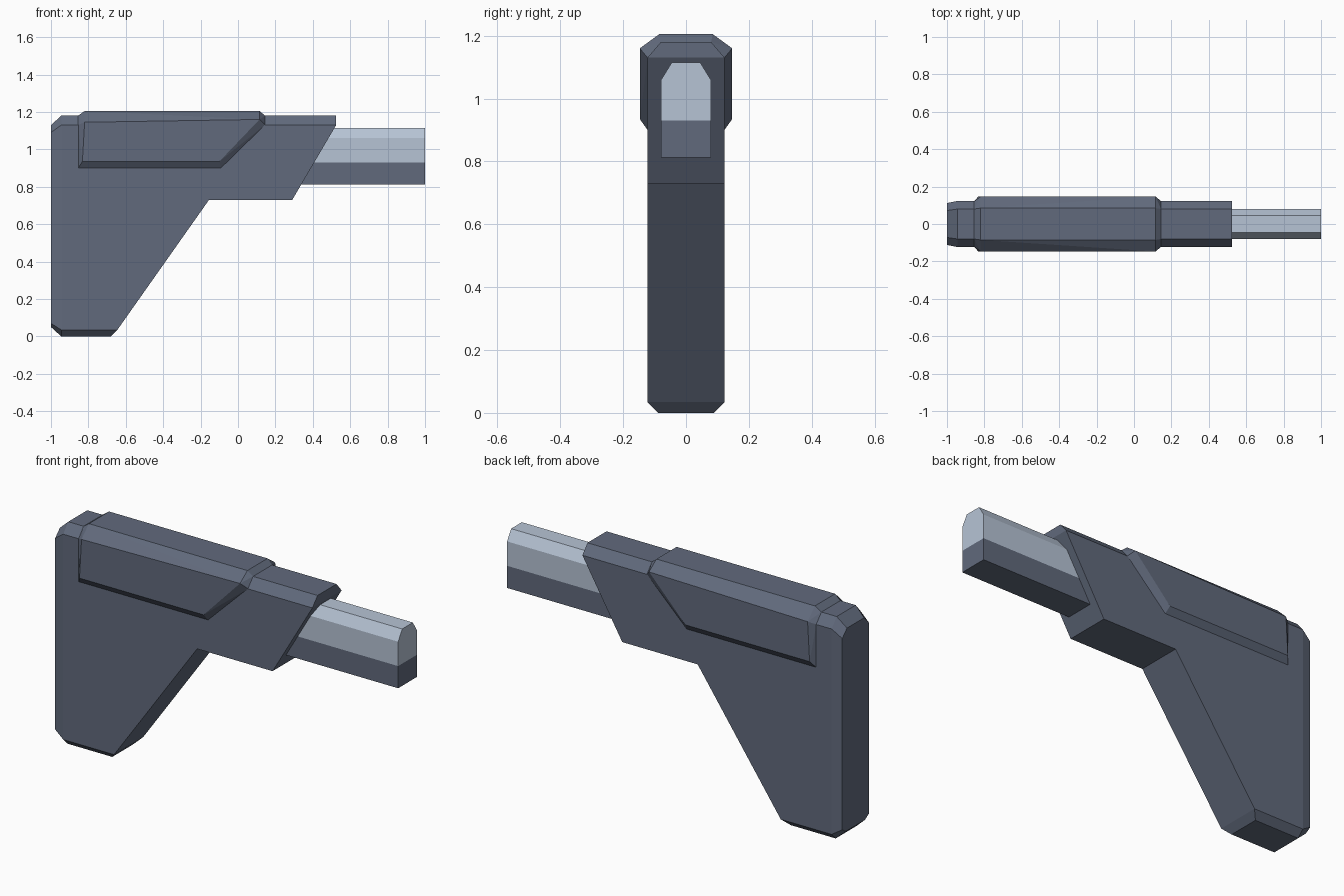
import bpy, bmesh

if "Cube" in bpy.data.objects:
    bpy.data.objects.remove(bpy.data.objects["Cube"])


def material(name, rgb):
    m = bpy.data.materials.new(name)
    m.diffuse_color = (*rgb, 1)
    m.use_nodes = True
    m.node_tree.nodes["Principled BSDF"].inputs["Base Color"].default_value = m.diffuse_color
    return m


DARK = material("dark slate", (0.120, 0.144, 0.202))
LIGHT = material("light steel", (0.470, 0.550, 0.665))


def finish(name, bm, mats):
    bmesh.ops.remove_doubles(bm, verts=bm.verts, dist=1e-4)
    bmesh.ops.recalc_face_normals(bm, faces=bm.faces)
    me = bpy.data.meshes.new(name)
    bm.to_mesh(me)
    bm.free()
    for m in mats:
        me.materials.append(m)
    ob = bpy.data.objects.new(name, me)
    bpy.context.collection.objects.link(ob)
    return ob


def mirrored_hull(points):
    """Convex solid from half points (x, y, z) mirrored across y."""
    bm = bmesh.new()
    for x, y, z in points:
        for s in (1, -1):
            bm.verts.new((x, s * y, z))
    bmesh.ops.convex_hull(bm, input=bm.verts)
    bmesh.ops.dissolve_limit(bm, angle_limit=0.01, verts=bm.verts, edges=bm.edges)
    return bm


# Stock body: stations round the outline, each (side x, y, z), (inner x, y, z)
W, B, T = 0.123, 0.088, 0.08
stations = [
    ((-1, 0.112, 0.07), (-1, 0.08, 0.05)),
    ((-0.945, W, 0.035), (-0.945, B, 0)),
    ((-0.645, W, 0.035), (-0.68, B, 0)),
    ((-0.645, W, 0.035), (-0.645, B, 0.035)),
    ((-0.155, W, 0.73), (-0.155, T, 0.73)),
    ((0.29, W, 0.73), (0.29, T, 0.73)),
    ((0.525, W, 1.13), (0.525, T, 1.13)),
    ((0.525, W, 1.13), (0.525, T, 1.18)),
    ((-0.945, W, 1.13), (-0.945, T, 1.18)),
    ((-1, 0.112, 1.09), (-1, 0.072, 1.13)),
]
bm = bmesh.new()
rows = []
for (sx, sy, sz), (ix, iy, iz) in stations:
    rows.append([bm.verts.new(p) for p in
                 ((sx, sy, sz), (ix, iy, iz), (ix, -iy, iz), (sx, -sy, sz))])
n = len(rows)
for i in range(n):
    a, b = rows[i], rows[(i + 1) % n]
    for k in range(3):
        bm.faces.new((a[k], a[k + 1], b[k + 1], b[k]))
for k in (0, 3):
    bm.faces.new([rows[i][k] for i in (1, 2, 4, 5, 6, 8)])
    bm.faces.new([rows[i][k] for i in (0, 1, 8, 9)])
# weld the doubled side corners onto the side panels
finish("stock_body", bm, [DARK])

# Raised cheek plate wrapping over the top
cheek = [
    (-0.855, 0.122, 0.9), (-0.855, 0.122, 1.13), (-0.855, 0.08, 1.18),
    (-0.832, 0.147, 0.935), (-0.82, 0.147, 1.145), (-0.82, 0.085, 1.205),
    (-0.1, 0.147, 0.935), (0.115, 0.147, 1.16), (0.115, 0.085, 1.205),
    (-0.09, 0.122, 0.9), (0.145, 0.122, 1.13), (0.145, 0.08, 1.18),
]
finish("cheek_plate", mirrored_hull(cheek), [DARK])

# Buffer tube, light above z = 0.93
section = [(0.079, 0.812), (0.079, 1.06), (0.045, 1.115)]
bm = mirrored_hull([(x, y, z) for x in (0.3, 1.0) for y, z in section])
bmesh.ops.bisect_plane(bm, geom=bm.verts[:] + bm.edges[:] + bm.faces[:],
                       plane_co=(0, 0, 0.93), plane_no=(0, 0, 1))
tube = finish("buffer_tube", bm, [DARK, LIGHT])
for f in tube.data.polygons:
    f.material_index = int(f.center.z > 0.93)
